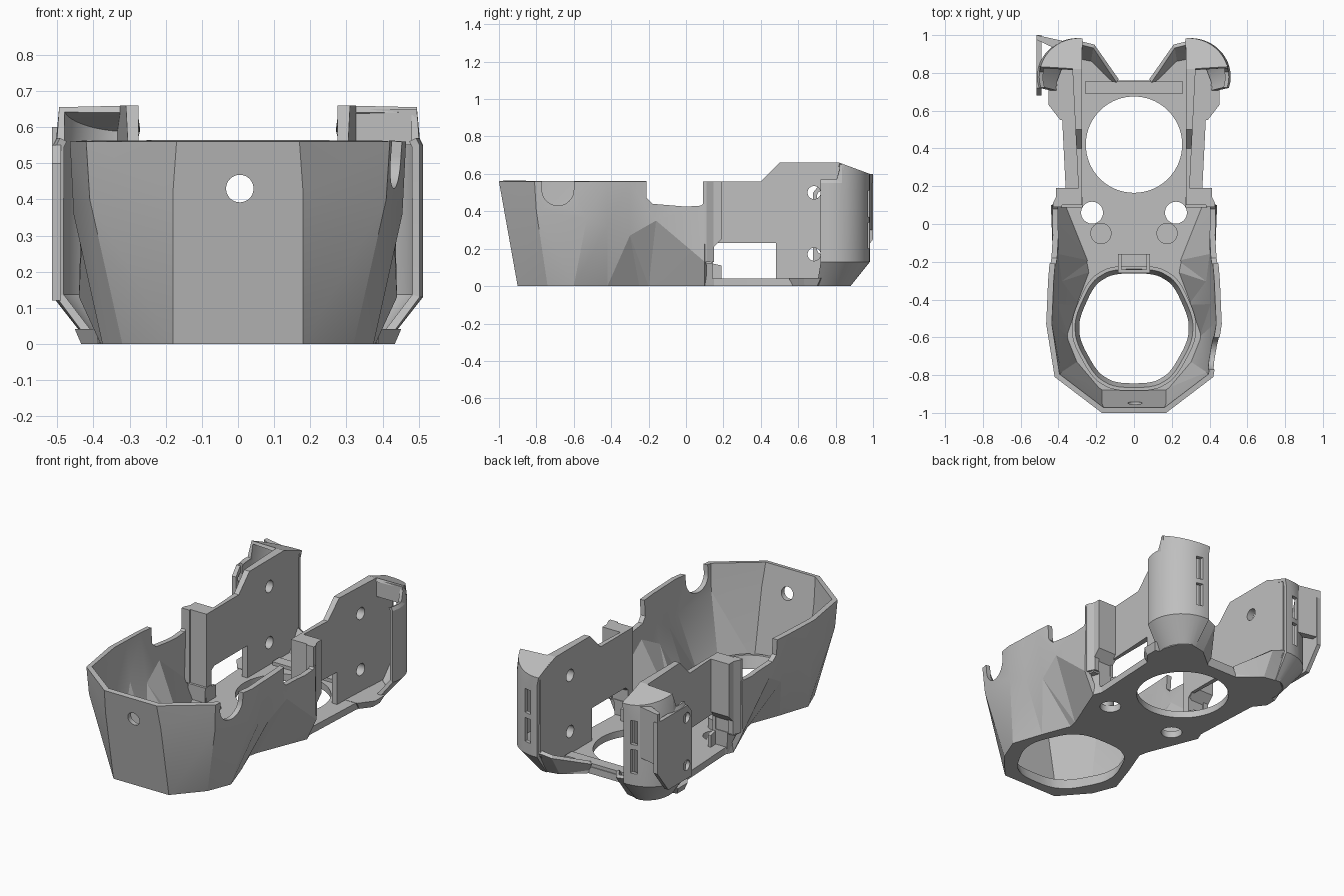
import bpy, bmesh, math
from mathutils import Matrix, Vector

if "Cube" in bpy.data.objects:
    bpy.data.objects.remove(bpy.data.objects["Cube"])

grey = bpy.data.materials.new("mid grey plastic")
grey.use_nodes = True
grey.diffuse_color = (0.52, 0.52, 0.52, 1)
grey.node_tree.nodes["Principled BSDF"].inputs["Base Color"].default_value = (0.52, 0.52, 0.52, 1)
parts = []


def finish(name, bm, part=True):
    mesh = bpy.data.meshes.new(name)
    bm.to_mesh(mesh)
    bm.free()
    mesh.materials.append(grey)
    obj = bpy.data.objects.new(name, mesh)
    bpy.context.collection.objects.link(obj)
    if part:
        parts.append(obj)
    else:
        obj.hide_render = True
    return obj


def prism(name, pts, axis, lo, hi, part=True, flare=1):
    """Extrude a 2D outline along an axis; flare scales the far end."""
    cx = sum(p[0] for p in pts) / len(pts)
    cy = sum(p[1] for p in pts) / len(pts)

    def place(u, v, w):
        return {"x": (w, u, v), "y": (u, w, v), "z": (u, v, w)}[axis]
    bm = bmesh.new()
    a = [bm.verts.new(place(u, v, lo)) for u, v in pts]
    b = [bm.verts.new(place(cx + (u - cx) * flare, cy + (v - cy) * flare, hi)) for u, v in pts]
    bm.faces.new(a)
    bm.faces.new(b)
    for i in range(len(pts)):
        j = (i + 1) % len(pts)
        bm.faces.new((a[i], a[j], b[j], b[i]))
    bmesh.ops.recalc_face_normals(bm, faces=bm.faces[:])
    return finish(name, bm, part)


def box(name, x, y, z, part=True):
    return prism(name, [(x[0], y[0]), (x[1], y[0]), (x[1], y[1]), (x[0], y[1])], "z", *z, part)


def arc(u, v, ru, rv, start, end, n):
    angles = [math.radians(start + (end - start) * i / n) for i in range(n + 1)]
    return [(u + ru * math.cos(a), v + rv * math.sin(a)) for a in angles]


def circle(u, v, r, n=48):
    return arc(u, v, r, r, 0, 360, n)[:-1]


def rounded(pts, rounds=4):
    for _ in range(rounds):
        out = []
        for p, q in zip(pts, pts[1:] + pts[:1]):
            p, q = Vector(p), Vector(q)
            out += [tuple(p.lerp(q, 0.2)), tuple(p.lerp(q, 0.8))]
        pts = out
    return pts


def skin(name, rows, thickness, cap=None, cap_start=0):
    """Shell through rows of points, thickened inward; cap closes the top row from cap_start on."""
    bm = bmesh.new()
    grid = [[bm.verts.new(p) for p in row] for row in rows]
    for low, high in zip(grid, grid[1:]):
        for i in range(len(low) - 1):
            bm.faces.new((low[i], low[i + 1], high[i + 1], high[i]))
    if cap:
        bm.faces.new(grid[-1][cap_start:] + [bm.verts.new(cap)])
    bmesh.ops.triangulate(bm, faces=bm.faces[:])
    obj = finish(name, bm)
    mod = obj.modifiers.new("thickness", "SOLIDIFY")
    mod.thickness, mod.offset = thickness, -1
    return obj


def cut(obj, *cutters):
    """Subtract cutters, bake the result and drop the cutters."""
    for c in cutters:
        mod = obj.modifiers.new("cut", "BOOLEAN")
        mod.operation, mod.solver, mod.object = "DIFFERENCE", "EXACT", c
    bpy.context.view_layer.update()
    done = obj.evaluated_get(bpy.context.evaluated_depsgraph_get())
    mesh = bpy.data.meshes.new_from_object(done)
    obj.modifiers.clear()
    obj.data = mesh
    for c in cutters:
        bpy.data.objects.remove(c)


def mirrored(obj, name):
    twin = obj.copy()
    twin.data = obj.data.copy()
    twin.name = name
    twin.data.transform(Matrix.Scale(-1, 4, (1, 0, 0)))
    twin.data.flip_normals()
    bpy.context.collection.objects.link(twin)
    parts.append(twin)


def both(half):
    """Mirror a half path so it runs from the right end through the middle to the left."""
    return [(-p[0],) + tuple(p[1:]) for p in half] + half[::-1]


# Faceted front cowl: foot, waist crease and rim, from the back end to the nose
foot = [(0.38, 0.1, 0), (0.26, -0.2, 0), (0.25, -0.25, 0), (0.315, -0.42, 0), (0.375, -0.6, 0),
        (0.32, -0.74, 0), (0.18, -0.9, 0)]
crease = [(0.44, 0.1, 0.13), (0.43, -0.16, 0.35), (0.41, -0.3, 0.27), (0.435, -0.42, 0.32),
          (0.455, -0.53, 0.36), (0.41, -0.8, 0.4), (0.18, -0.975, 0.42)]
rim = [(0.43, 0.1, 0.56), (0.445, -0.18, 0.56), (0.455, -0.3, 0.56), (0.46, -0.42, 0.56),
       (0.465, -0.53, 0.56), (0.42, -0.81, 0.56), (0.17, -1, 0.56)]
cowl = skin("front_cowl", [both(foot), both(crease), both(rim)], 0.03)
notch = [(-0.21, 0.7), (-0.21, 0.47), (-0.18, 0.44), (0.0, 0.425), (0.08, 0.43), (0.1, 0.45), (0.1, 0.7)]
cable = [(-0.6, 0.7), (-0.77, 0.7)] + arc(-0.685, 0.515, 0.085, 0.085, 180, 360, 16)
cut(cowl, prism("notch_cutter", notch, "x", -0.6, 0.6, False),
    prism("cable_cutter", cable, "x", 0.3, 0.6, False),
    prism("front_hole_cutter", circle(0.005, 0.43, 0.038), "y", -1.1, -0.8, False))

# Base plate with fan hole, tapered front opening and screw holes
edge = [(0.1, 0.76), (0.22, 0.86), (0.32, 0.88), (0.38, 0.83), (0.41, 0.75), (0.4, 0.66),
        (0.38, 0.55), (0.36, 0.15)] + [p[:2] for p in foot]
base = prism("base_plate", edge + [(-x, y) for x, y in edge[::-1]], "z", 0, 0.04)
corners = [(0.18, -0.265), (0.315, -0.56), (0.16, -0.84)]
opening = rounded(corners + [(-x, y) for x, y in corners[::-1]])
lip = prism("opening_lip", opening, "z", 0.02, 0.07, flare=1.15)


def mouth():
    return prism("mouth_cutter", opening, "z", -0.01, 0.08, False, 1.1)


cut(lip, mouth())
cut(base, mouth(), prism("fan_cutter", circle(0, 0.42, 0.255, 72), "z", -0.1, 0.1, False),
    *[prism("screw_cutter", circle(s * 0.222, 0.06, 0.058), "z", -0.1, 0.1, False) for s in (-1, 1)])

# Raised details on the floor
box("rear_bar", (-0.26, 0.26), (0.69, 0.755), (0.03, 0.06))
clip = box("cowl_clip", (-0.085, 0.085), (-0.26, -0.16), (0.03, 0.1))
cut(clip, box("clip_cutter", (-0.065, 0.065), (-0.24, -0.15), (0.05, 0.2), False))
boss = prism("left_magnet_boss", circle(0.175, -0.05, 0.056), "z", 0.03, 0.1)
mirrored(boss, "right_magnet_boss")

# Side walls, thicker towards the back, with window and screw holes
side = [(0.1, 0), (0.1, 0.56), (0.4, 0.56), (0.5, 0.66), (0.82, 0.66), (0.96, 0.605), (0.96, 0.13), (0.86, 0)]
wall = prism("left_side_wall", side, "x", 0.275, 0.285)
for v in wall.data.vertices:
    if v.co.x > 0.28:
        v.co.x += 0.05 * v.co.y
window = [(0.19, 0.04), (0.48, 0.04), (0.48, 0.23), (0.17, 0.23), (0.145, 0.21), (0.145, 0.12), (0.19, 0.11)]
cut(wall, prism("window_cutter", window, "x", 0.2, 0.4, False),
    *[prism("bolt_cutter", circle(0.685, z, 0.035, 32), "x", 0.2, 0.4, False) for z in (0.17, 0.5)])
mirrored(wall, "right_side_wall")

# Pillars and feet that join the cowl to the side walls
pillar = prism("left_pillar", [(0.1, 0.12), (0.14, 0.12), (0.14, 0.2), (0.19, 0.25), (0.19, 0.56), (0.1, 0.56)],
               "x", 0.28, 0.412)
mirrored(pillar, "right_pillar")
corner = prism("left_pillar_corner", [(0.38, 0.09), (0.43, 0.09), (0.43, 0.11), (0.41, 0.15), (0.38, 0.15)],
               "z", 0.13, 0.56)
mirrored(corner, "right_pillar_corner")
ankle = prism("left_foot", [(0.28, 0.09), (0.38, 0.09), (0.365, 0.14), (0.28, 0.14)], "z", 0.01, 0.13, flare=1.15)
mirrored(ankle, "right_foot")

# Chamfered shelves under the wings
shelf = prism("left_shelf", [(0.3, 0.55), (0.39, 0.55), (0.452, 0.63), (0.452, 0.72), (0.3, 0.76)],
              "z", 0.042, 0, flare=0.75)
mirrored(shelf, "right_shelf")

# Rear wings: rounded shells with chamfered bottom and sloping cap
low = arc(0.3, 0.74, 0.11, 0.14, -17, 95, 14)
mid = arc(0.3, 0.78, 0.212, 0.204, -17, 95, 14)
cap_start = next(i for i, p in enumerate(mid) if p[1] > 0.81)
top = [(x - 0.01, y, 0.66 - 0.37 * max(0, y - 0.82) if i >= cap_start else 0.57)
       for i, (x, y) in enumerate(mid)]
wing = skin("left_wing", [[(x, y, 0) for x, y in low], [(x, y, 0.13) for x, y in mid],
                          [(x, y, 0.55) for x, y in mid], top], 0.022, (0.28, 0.82, 0.66), cap_start)
cut(wing, *[box("slot_cutter", (0.325, 0.365), (0.9, 1.1), z, False) for z in ((0.2, 0.34), (0.37, 0.51))])
mirrored(wing, "right_wing")
box("left_wing_lintel", (0.3, 0.495), (0.822, 0.842), (0.55, 0.65))

# Low ducts between the wings
duct = skin("left_rear_duct", [[(0.32, 0.88, 0), (0.22, 0.86, 0), (0.1, 0.75, 0)],
                               [(0.29, 0.97, 0.15), (0.21, 0.95, 0.13), (0.08, 0.765, 0.06)]], 0.022)
cut(duct)
mirrored(duct, "right_rear_duct")

# Mounting tab on the right wing
tab = prism("right_mount_tab", [(0.68, 0.12), (0.9, 0.12), (1, 0.25), (1, 0.55), (0.72, 0.55), (0.68, 0.5)],
            "x", -0.515, -0.49)
cut(tab, *[prism("tab_cutter", circle(0.73, z, 0.03, 32), "x", -0.6, -0.4, False) for z in (0.2, 0.48)])
prism("right_tab_bridge", [(-0.515, 1), (-0.515, 0.975), (-0.42, 0.93), (-0.38, 0.97)], "z", 0.3, 0.6)

# Smooth only the round surfaces
bpy.ops.object.select_all(action="DESELECT")
for obj in parts:
    obj.select_set(True)
bpy.context.view_layer.objects.active = parts[0]
bpy.ops.object.shade_smooth_by_angle(angle=math.radians(14))
